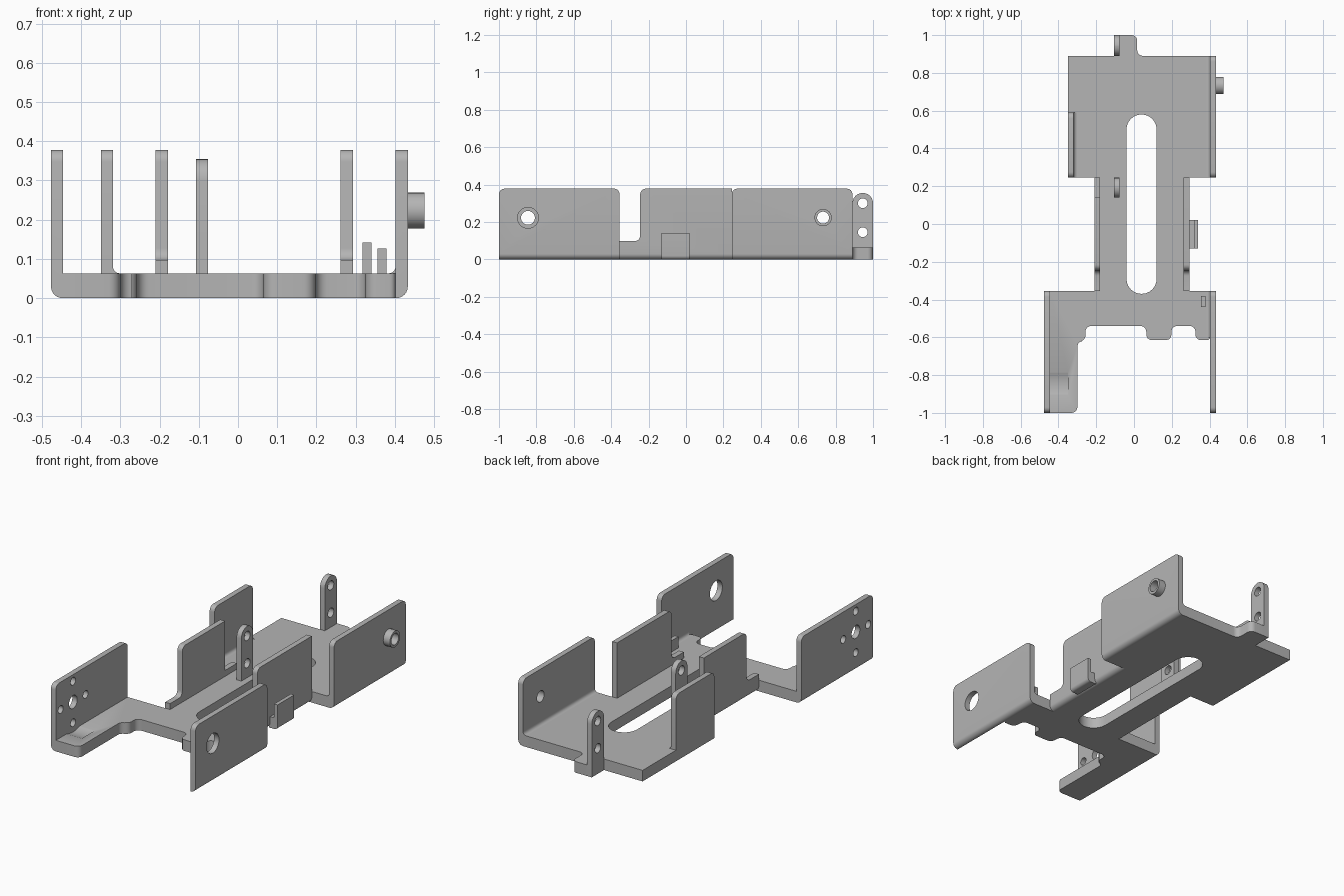
import bpy, bmesh, math
from mathutils import Vector

if "Cube" in bpy.data.objects:
    bpy.data.objects.remove(bpy.data.objects["Cube"], do_unlink=True)

grey = bpy.data.materials.new("plain grey")
grey.use_nodes = True
grey.diffuse_color = (0.46, 0.46, 0.46, 1)
grey.node_tree.nodes["Principled BSDF"].inputs["Base Color"].default_value = grey.diffuse_color

T = 0.031       # wall thickness
FLOOR = 0.063   # floor thickness
TOP = 0.378     # wall height
R = 0.03        # usual corner radius


def rounded(points, steps=6):
    """Outline from (a, b) or (a, b, radius) corners, with round corners."""
    out = []
    for i, p in enumerate(points):
        c = Vector(p[:2])
        r = p[2] if len(p) > 2 else 0
        if not r:
            out.append(c)
            continue
        u = (Vector(points[i - 1][:2]) - c).normalized()
        v = (Vector(points[(i + 1) % len(points)][:2]) - c).normalized()
        centre = c + (u + v) * r
        for k in range(steps + 1):
            t = math.pi / 2 * k / steps
            out.append(centre - v * r * math.cos(t) - u * r * math.sin(t))
    return out


def prism(name, points, axis, lo, hi, soft_x=None):
    """Extrude an outline along an axis; soft_x rounds the bottom edge at that x."""
    place = {"x": lambda a, b, d: (d, a, b),
             "y": lambda a, b, d: (a, d, b),
             "z": lambda a, b, d: (a, b, d)}[axis]
    bm = bmesh.new()
    face = bm.faces.new([bm.verts.new(place(p[0], p[1], lo)) for p in rounded(points)])
    ext = bmesh.ops.extrude_face_region(bm, geom=[face])
    moved = [g for g in ext["geom"] if isinstance(g, bmesh.types.BMVert)]
    bmesh.ops.translate(bm, verts=moved, vec=place(0, 0, hi - lo))
    bmesh.ops.recalc_face_normals(bm, faces=bm.faces)
    if soft_x is not None:
        edges = [e for e in bm.edges
                 if all(abs(v.co.z) < 1e-5 and abs(v.co.x - soft_x) < 1e-5 for v in e.verts)]
        bmesh.ops.bevel(bm, geom=edges, offset=T * 0.95, segments=6, profile=0.5,
                        affect="EDGES")
    return finish(name, bm)


def finish(name, bm):
    mesh = bpy.data.meshes.new(name)
    bm.to_mesh(mesh)
    bm.free()
    mesh.materials.append(grey)
    obj = bpy.data.objects.new(name, mesh)
    bpy.context.collection.objects.link(obj)
    return obj


def activate(obj):
    bpy.ops.object.select_all(action="DESELECT")
    obj.select_set(True)
    bpy.context.view_layer.objects.active = obj


def cut(obj, cutter):
    mod = obj.modifiers.new("cut", "BOOLEAN")
    mod.operation = "DIFFERENCE"
    mod.solver = "EXACT"
    mod.object = cutter
    activate(obj)
    bpy.ops.object.modifier_apply(modifier=mod.name)
    bpy.data.objects.remove(cutter, do_unlink=True)


def disc(name, y, z, r, lo, hi, sides=32):
    """Cylinder lying along x."""
    ring = [(y + r * math.cos(2 * math.pi * k / sides),
             z + r * math.sin(2 * math.pi * k / sides)) for k in range(sides)]
    return prism(name, ring, "x", lo, hi)


def drill(obj, y, z, r):
    cut(obj, disc("drill", y, z, r, -0.7, 0.7))


def wall(name, x, y0, y1, outer):
    """Side wall with rounded top corners; outer is the side (+1/-1) to round below."""
    pts = [(y0, 0), (y1, 0), (y1, TOP, R), (y0, TOP, R)]
    soft = None if not outer else (x + T if outer > 0 else x)
    return prism(name, pts, "x", x, x + T, soft)


# Floor plate, between the side walls
xl, xr = -0.477 + T, 0.433 - T
nl, nr = -0.21 + T, 0.293 - T
floor = prism("floor_plate", [
    (xl, -1), (-0.30, -1, R), (-0.30, -0.62, R), (-0.257, -0.62, R), (-0.257, -0.54, R),
    (0.065, -0.54, R), (0.065, -0.615, R), (0.198, -0.615, R), (0.198, -0.54, R),
    (0.325, -0.54, R), (0.325, -0.615, R), (xr, -0.615, R / 2),
    (xr, -0.355), (nr, -0.355), (nr, 0.245), (xr, 0.245), (xr, 0.89),
    (0.017, 0.89, R), (0.017, 1.0, R), (-0.077, 1.0), (-0.077, 0.89),
    (-0.35, 0.89), (-0.35, 0.245), (nl, 0.245), (nl, -0.355), (xl, -0.355)],
    "z", 0, FLOOR)
slot = [(-0.04, -0.37, 0.08), (0.12, -0.37, 0.08), (0.12, 0.58, 0.08), (-0.04, 0.58, 0.08)]
cut(floor, prism("slot_cutter", slot, "z", -0.1, 0.2))
# Shallow round recess in the front arm
cut(floor, disc("recess_cutter", -0.845, 0.222, 0.17, xl - 0.01, -0.35, 96))

# Front walls: shaft hole with four screw holes, and a large bearing hole
HY, HZ = -0.845, 0.222
right_front = wall("front_right_wall", -0.477, -1, -0.355, -1)
drill(right_front, HY, HZ, 0.037)
for dy, dz in ((1, 0), (-1, 0), (0, 1), (0, -1)):
    drill(right_front, HY + 0.112 * dy, HZ + 0.118 * dz, 0.022)
left_front = wall("front_left_wall", xr, -1, -0.355, 1)
drill(left_front, HY, HZ, 0.056)

# Rear walls with the hollow boss
left_rear = wall("rear_left_wall", xr, 0.245, 0.89, 1)
boss = disc("rear_boss", 0.733, 0.223, 0.046, 0.433, 0.475)
for part in (left_rear, boss):
    drill(part, 0.733, 0.223, 0.032)
prism("rear_right_wall", [(0.245, FLOOR), (0.59, FLOOR), (0.59, TOP, R), (0.245, TOP, R)],
      "x", -0.35, -0.35 + T)

# Small fillets where the walls meet the floor
f = 0.018
for name, x, s, y0, y1 in (("rear_left_fillet", xr, -1, 0.245, 0.89),
                           ("front_left_fillet", xr, -1, -0.6, -0.355),
                           ("rear_right_fillet", -0.35 + T, 1, 0.245, 0.59)):
    arc = [(x + s * f * (1 - math.sin(t)), FLOOR + f * (1 - math.cos(t)))
           for t in (math.pi / 2 * k / 5 for k in range(6))]
    prism(name, [(x, FLOOR)] + arc, "y", y0, y1)

# Middle walls on the narrow neck, each with a low step
LOW = 0.097
prism("middle_left_wall", [(-0.355, 0), (0.245, 0), (0.245, TOP), (-0.245, TOP, R),
                           (-0.245, LOW, R), (-0.355, LOW)], "x", nr, nr + T, nr + T)
prism("middle_right_wall", [(-0.355, 0), (0.245, 0), (0.245, LOW), (0.14, LOW), (0.14, TOP),
                            (-0.245, TOP, R), (-0.245, LOW, R), (-0.355, LOW)],
      "x", -0.21, nl, -0.21)

# Upright round-topped tabs with two holes
for name, y0, y1, z0 in (("rear_tab", 0.89, 1.0, 0), ("middle_tab", 0.14, 0.245, FLOOR)):
    r = (y1 - y0) / 2 - 0.0005
    tab = prism(name, [(y0, z0), (y1, z0), (y1, 0.355, r), (y0, 0.355, r)],
                "x", -0.107, -0.077)
    for z in (0.30, 0.145):
        drill(tab, (y0 + y1) / 2, z, 0.026)

# Cable hook on the left of the neck, and a small pin
prism("side_hook", [(0.285, 0), (0.34, 0, 0.02), (0.34, 0.142), (0.318, 0.142),
                    (0.318, FLOOR), (0.285, FLOOR)], "y", -0.13, 0.02)
prism("floor_pin", [(0.356, -0.44), (0.379, -0.44), (0.379, -0.38), (0.356, -0.38)],
      "z", FLOOR - 0.01, 0.127)

# Smooth the rounded surfaces, keep edges crisp
for obj in list(bpy.context.collection.objects):
    if obj.type == "MESH" and obj.data.materials and obj.data.materials[0] == grey:
        activate(obj)
        bpy.ops.object.shade_smooth_by_angle(angle=math.radians(30))
